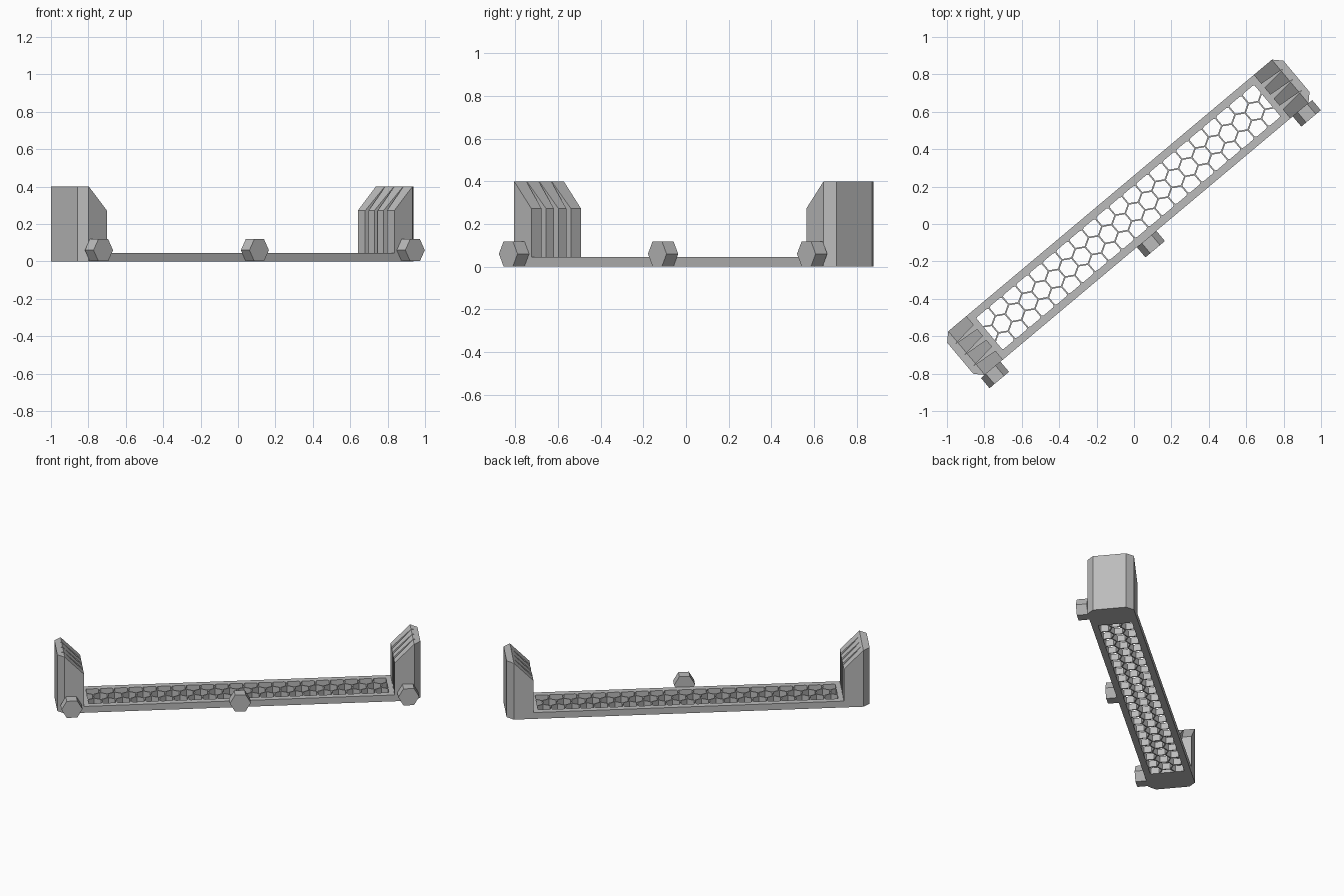
import bpy, bmesh, math
from mathutils import Vector

if "Cube" in bpy.data.objects:
    bpy.data.objects.remove(bpy.data.objects["Cube"])

ANGLE = math.radians(40)       # the bar lies diagonally
VC, HW = 0.047, 0.152          # bar centre line and half width (local y)
END, CH = 1.173, 0.043         # half length and corner chamfer
PLATE, TALL = 0.045, 0.40      # plate thickness and end block height

grey = bpy.data.materials.new("mid_grey")
grey.diffuse_color = (0.5, 0.5, 0.5, 1)
grey.use_nodes = True
grey.node_tree.nodes["Principled BSDF"].inputs["Base Color"].default_value = grey.diffuse_color


def finish(bm, name):
    bmesh.ops.recalc_face_normals(bm, faces=bm.faces[:])
    me = bpy.data.meshes.new(name)
    bm.to_mesh(me)
    bm.free()
    me.materials.append(grey)
    ob = bpy.data.objects.new(name, me)
    bpy.context.collection.objects.link(ob)
    ob.rotation_euler.z = ANGLE
    return ob


def add_prism(bm, pts, z0, z1):
    """Upright prism over a flat outline."""
    low = [bm.verts.new((x, y, z0)) for x, y in pts]
    top = [bm.verts.new((x, y, z1)) for x, y in pts]
    n = len(pts)
    bm.faces.new(low[::-1])
    bm.faces.new(top)
    for i in range(n):
        j = (i + 1) % n
        bm.faces.new((low[i], low[j], top[j], top[i]))


def cut(ob, cutter):
    """Subtract the cutter, then remove it."""
    bpy.context.view_layer.update()
    mod = ob.modifiers.new("cut", 'BOOLEAN')
    mod.operation, mod.solver, mod.object = 'DIFFERENCE', 'EXACT', cutter
    bpy.context.view_layer.objects.active = ob
    bpy.ops.object.modifier_apply(modifier=mod.name)
    bpy.data.objects.remove(cutter)


# Base plate with chamfered corners
lo, hi = VC - HW, VC + HW
bm = bmesh.new()
add_prism(bm, [(-END, lo + CH), (-END + CH, lo), (END - CH, lo), (END, lo + CH),
               (END, hi - CH), (END - CH, hi), (-END + CH, hi), (-END, hi - CH)], 0, PLATE)
plate = finish(bm, "base_plate")

# Honeycomb holes: three rows, trimmed to a rectangular window
PITCH, WALL, WIN_U, WIN_V = 0.093, 0.008, 0.970, 0.111
R = (PITCH - WALL) / math.sqrt(3)
bm = bmesh.new()
for row in (-1, 0, 1):
    count = 22 if row == 0 else 21
    for i in range(count):
        cx = (i - (count - 1) / 2) * PITCH
        cy = VC + row * PITCH * math.sqrt(3) / 2
        bm.faces.new([bm.verts.new((cx + R * math.sin(k * math.pi / 3),
                                    cy + R * math.cos(k * math.pi / 3), -0.05))
                      for k in range(6)])
for co, no in (((WIN_U, 0, 0), (1, 0, 0)), ((-WIN_U, 0, 0), (-1, 0, 0)),
               ((0, VC + WIN_V, 0), (0, 1, 0)), ((0, VC - WIN_V, 0), (0, -1, 0))):
    bmesh.ops.bisect_plane(bm, geom=bm.verts[:] + bm.edges[:] + bm.faces[:],
                           plane_co=co, plane_no=no, clear_outer=True)
outlines = [[(v.co.x, v.co.y) for v in f.verts] for f in bm.faces]
bm.free()
bm = bmesh.new()
for pts in outlines:
    add_prism(bm, pts, -0.05, 0.1)
cut(plate, finish(bm, "hole_cutter"))

# End blocks: sloped inner top, three tapering vertical grooves
INNER, SLOPE_TOP, SLOPE_Z = 1.003, 1.129, 0.272
for s, side in ((-1, "left"), (1, "right")):
    bm = bmesh.new()
    add_prism(bm, [(s * INNER, lo), (s * (END - CH), lo), (s * END, lo + CH),
                   (s * END, hi - CH), (s * (END - CH), hi), (s * INNER, hi)], PLATE, TALL)
    normal = Vector((-s * (TALL - SLOPE_Z), 0, SLOPE_TOP - INNER))
    res = bmesh.ops.bisect_plane(bm, geom=bm.verts[:] + bm.edges[:] + bm.faces[:],
                                 plane_co=(s * INNER, 0, SLOPE_Z), plane_no=normal,
                                 clear_outer=True)
    bmesh.ops.holes_fill(bm, edges=[e for e in bm.edges if e.is_boundary], sides=0)
    block = finish(bm, side + "_end_block")
    bm = bmesh.new()
    for k in (-1, 0, 1):
        y, w, tip = VC + k * HW / 2, 0.014, 1.145
        grow = w * (tip - 0.95) / (tip - INNER)
        add_prism(bm, [(s * 0.95, y - grow), (s * tip, y), (s * 0.95, y + grow)], 0, 0.5)
    cut(block, finish(bm, "groove_cutter"))

# Hexagonal studs along the front edge
for x, name in ((-1.088, "left"), (0.0, "middle"), (1.088, "right")):
    bm = bmesh.new()
    ring = [(x + 0.068 * math.cos(k * math.pi / 3), 0.06 + 0.068 * math.sin(k * math.pi / 3))
            for k in range(6)]
    add_prism(bm, ring, -0.176, lo)
    for v in bm.verts:              # lay the prism on its side
        v.co = Vector((v.co.x, v.co.z, v.co.y))
    finish(bm, name + "_hex_stud")
